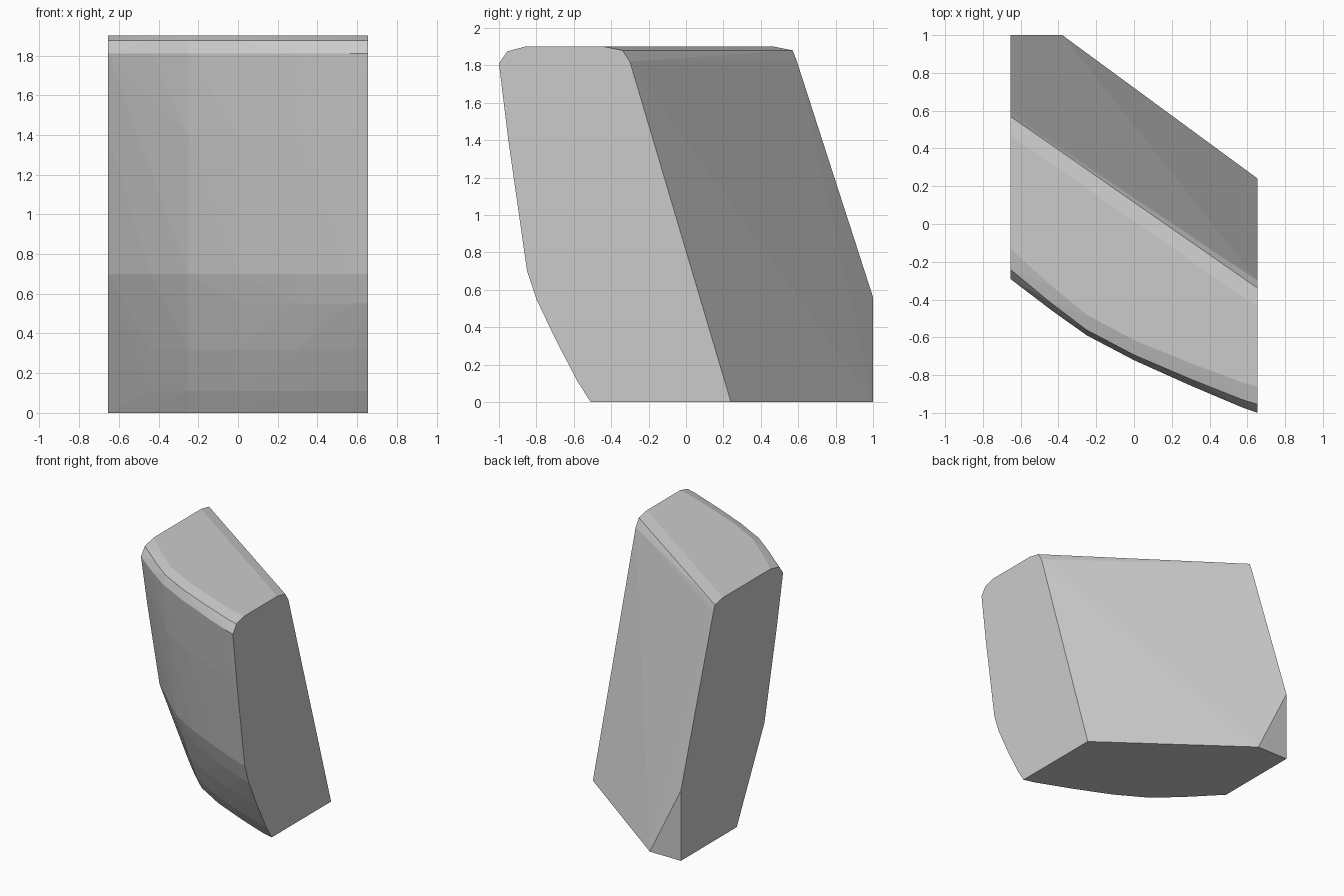
import bpy, bmesh

if "Cube" in bpy.data.objects:
    bpy.data.objects.remove(bpy.data.objects["Cube"])

HALF = 0.655
# Front rows: z, y at right end, y at left end, bulge between the ends
front_rows = [
    (0.00, -0.51, 0.295, 0.15),
    (0.11, -0.58, 0.24, 0.155),
    (0.32, -0.69, 0.137, 0.15),
    (0.55, -0.80, 0.022, 0.13),
    (0.70, -0.85, -0.055, 0.12),
    (1.40, -0.95, -0.21, 0.10),
    (1.81, -1.00, -0.29, 0.08),
    (1.875, -0.955, -0.24, 0.10),
    (1.90, -0.86, -0.13, 0.125),
]
# Stations across the width: x and share of the bulge
stations = [(-HALF, 0), (-0.44, 0.6), (-0.25, 1), (0, 0.95),
            (0.3, 0.6), (0.57, 0.2), (HALF, 0)]
# Slanted flat back with a rounded top edge and a clipped lower corner
back = [
    (HALF, 0.24, 0), (-0.38, 1, 0), (-HALF, 1, 0), (-HALF, 1, 0.56),
    (HALF, -0.30, 1.82), (-HALF, 0.59, 1.83),
    (HALF, -0.34, 1.88), (-HALF, 0.57, 1.88),
    (HALF, -0.44, 1.90), (-HALF, 0.47, 1.90),
]

# Faceted stone block: convex skin over front and back points
bm = bmesh.new()
for z, right, left, bulge in front_rows:
    for x, share in stations:
        t = (x + HALF) / (2 * HALF)
        bm.verts.new((x, left + (right - left) * t - bulge * share, z))
for p in back:
    bm.verts.new(p)
hull = bmesh.ops.convex_hull(bm, input=bm.verts)
spare = {v for v in hull["geom_interior"] + hull["geom_unused"]
         if isinstance(v, bmesh.types.BMVert)}
bmesh.ops.delete(bm, geom=list(spare), context='VERTS')
bmesh.ops.dissolve_limit(bm, angle_limit=0.01, verts=bm.verts, edges=bm.edges)
bmesh.ops.recalc_face_normals(bm, faces=bm.faces)

mesh = bpy.data.meshes.new("stone_block")
bm.to_mesh(mesh)
bm.free()
block = bpy.data.objects.new("stone_block", mesh)
bpy.context.collection.objects.link(block)
